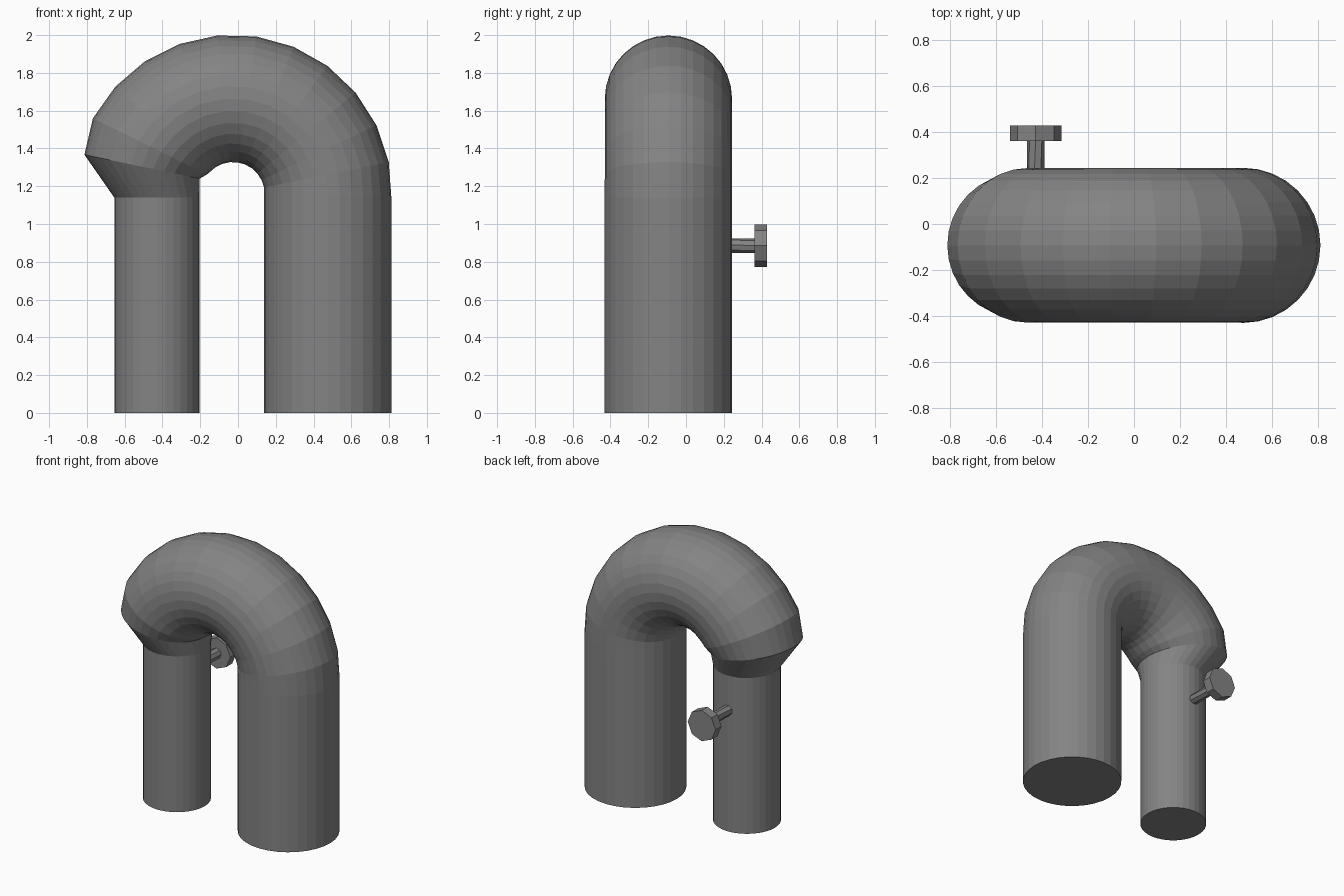
import bpy, bmesh, math
from mathutils import Vector

if "Cube" in bpy.data.objects:
    bpy.data.objects.remove(bpy.data.objects["Cube"])

SIDES = 32
PIPE_Y = -0.093

# Dark grey for every part
dark = bpy.data.materials.new("dark_grey")
dark.diffuse_color = (0.23, 0.23, 0.23, 1)
dark.use_nodes = True
dark.node_tree.nodes["Principled BSDF"].inputs["Base Color"].default_value = dark.diffuse_color


def finish(bm, name):
    bmesh.ops.recalc_face_normals(bm, faces=bm.faces)
    mesh = bpy.data.meshes.new(name)
    bm.to_mesh(mesh)
    bm.free()
    mesh.materials.append(dark)
    obj = bpy.data.objects.new(name, mesh)
    bpy.context.collection.objects.link(obj)
    return obj


def loft(name, rings):
    """Skin a list of vertex-position rings and cap both ends."""
    bm = bmesh.new()
    loops = [[bm.verts.new(p) for p in ring] for ring in rings]
    for a, b in zip(loops, loops[1:]):
        n = len(a)
        for i in range(n):
            j = (i + 1) % n
            bm.faces.new((a[i], a[j], b[j], b[i]))
    bm.faces.new(loops[0])
    bm.faces.new(loops[-1])
    return finish(bm, name)


def pipe_ring(inner, outer):
    """Circle whose diameter runs between two points in the XZ plane."""
    a = Vector((inner[0], PIPE_Y, inner[1]))
    b = Vector((outer[0], PIPE_Y, outer[1]))
    mid, half = (a + b) / 2, (b - a) / 2
    side = Vector((0, half.length, 0))
    return [mid + half * math.cos(t) + side * math.sin(t)
            for t in (2 * math.pi * i / SIDES for i in range(SIDES))]


def knob_ring(y, r, twist=0):
    return [Vector((-0.428 + r * math.cos(t), y, 0.885 + r * math.sin(t)))
            for t in (math.pi * i / 4 + twist for i in range(8))]


# Bent pipe: wide right leg, arch, then a neck down to the narrow left leg
CX, CZ, R_IN, R_OUT = -0.027, 1.16, 0.168, 0.842
rings = [pipe_ring((0.137, 0), (0.812, 0)), pipe_ring((0.137, 1.16), (0.812, 1.14))]
for k in range(10):
    t = math.radians(11.5 + 14.02 * k)
    c, s = math.cos(t), math.sin(t)
    rings.append(pipe_ring((CX + R_IN * c, CZ + R_IN * s),
                           (CX + R_OUT * c, CZ + R_OUT * s)))
rings += [pipe_ring((-0.165, 1.262), (-0.768, 1.56)),
          pipe_ring((-0.203, 1.24), (-0.813, 1.367)),
          pipe_ring((-0.203, 1.14), (-0.655, 1.14)),
          pipe_ring((-0.203, 0), (-0.655, 0))]
loft("bent_pipe", rings)

# Valve on the back of the narrow leg
loft("valve_stem", [knob_ring(0.10, 0.038, 0.3), knob_ring(0.37, 0.038)])
loft("valve_knob", [knob_ring(0.362, 0.113), knob_ring(0.43, 0.113)])
